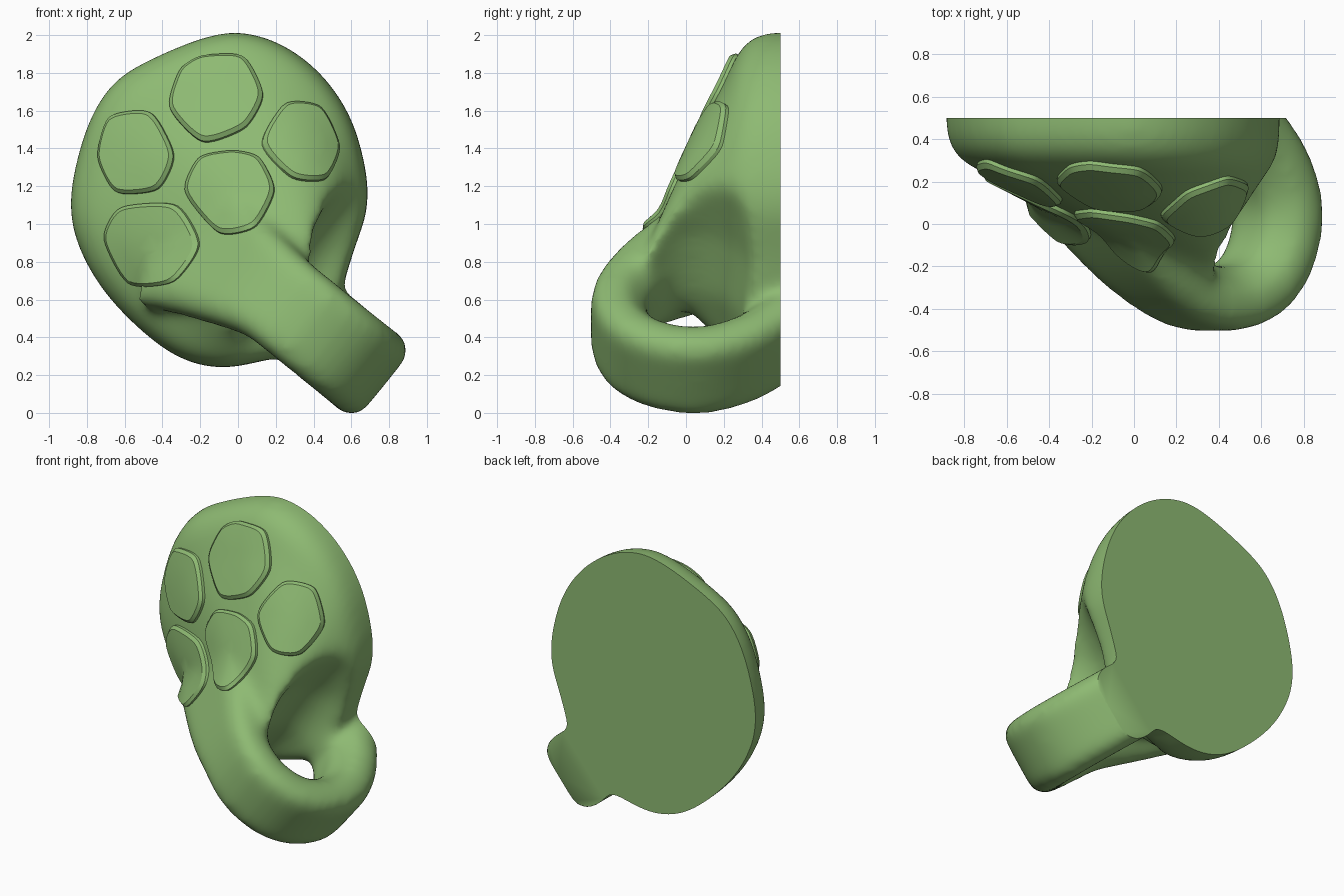
import bpy, bmesh, math
from mathutils import Vector
from mathutils.bvhtree import BVHTree

if "Cube" in bpy.data.objects:
    bpy.data.objects.remove(bpy.data.objects["Cube"])

green = bpy.data.materials.new("leaf green")
green.use_nodes = True
green.diffuse_color = (0.27, 0.49, 0.17, 1)
green.node_tree.nodes["Principled BSDF"].inputs["Base Color"].default_value = green.diffuse_color


def chaikin(points, times, closed, ratio=0.25):
    """Round off a polyline by corner cutting."""
    pts = [Vector(p) for p in points]
    for _ in range(times):
        pairs = list(zip(pts, pts[1:] + (pts[:1] if closed else [])))
        cut = [q for a, b in pairs for q in (a.lerp(b, ratio), b.lerp(a, ratio))]
        pts = cut if closed else [pts[0]] + cut + [pts[-1]]
    return pts


def loft(name, rings):
    """Skin a closed solid through a stack of equal rings."""
    bm = bmesh.new()
    loops = [[bm.verts.new(p) for p in ring] for ring in rings]
    for low, high in zip(loops, loops[1:]):
        for i in range(len(low)):
            bm.faces.new((low[i - 1], low[i], high[i], high[i - 1]))
    bm.faces.new(loops[0])
    bm.faces.new(loops[-1])
    bmesh.ops.recalc_face_normals(bm, faces=bm.faces)
    mesh = bpy.data.meshes.new(name)
    bm.to_mesh(mesh)
    bm.free()
    mesh.materials.append(green)
    obj = bpy.data.objects.new(name, mesh)
    bpy.context.collection.objects.link(obj)
    return obj


def activate(obj):
    bpy.ops.object.select_all(action='DESELECT')
    obj.select_set(True)
    bpy.context.view_layer.objects.active = obj


def apply(obj, kind, **settings):
    activate(obj)
    mod = obj.modifiers.new(kind.lower(), kind)
    for key, value in settings.items():
        setattr(mod, key, value)
    bpy.ops.object.modifier_apply(modifier=mod.name)


def slanted(d, y, n):
    """Handle space: d runs out along the handle, n across its width."""
    return Vector((0.78 * d + 0.63 * n, y, -0.63 * d + 0.78 * n))


# Body: the wall outline shrinking towards an off-centre apex
outline = chaikin([(0, 2.03), (0.22, 1.97), (0.43, 1.82), (0.59, 1.6), (0.67, 1.35),
                   (0.7, 1.1), (0.61, 0.86), (0.55, 0.65), (0.42, 0.42), (0.25, 0.31),
                   (0.1, 0.27), (-0.1, 0.23), (-0.32, 0.29), (-0.52, 0.44), (-0.72, 0.65),
                   (-0.85, 0.88), (-0.9, 1.1), (-0.85, 1.37), (-0.77, 1.6), (-0.65, 1.77),
                   (-0.48, 1.87), (-0.2, 1.99)], 2, True)
apex = Vector((0.4, 0.75))
levels = [(0.7, 1), (0.42, 1), (0.33, 0.97), (0.27, 0.91), (0.2, 0.79),
          (0.1, 0.64), (0, 0.47), (-0.1, 0.3), (-0.2, 0.12)]
body = loft("hold_body", [[(q.x, y, q.y) for q in (apex.lerp(p, s) for p in outline)]
                          for y, s in levels])

# Finger hole, carved behind the handle
hole_rings = []
for n, radius in ((-0.3, 0.26), (0.25, 0.27), (0.6, 0.25), (0.95, 0.3), (1.5, 0.3)):
    hole_rings.append([slanted(-0.03 + radius * math.cos(a), 0.04 + radius * math.sin(a), n)
                       for a in (math.tau * i / 40 for i in range(40))])
cutter = loft("hole_cutter", hole_rings)
cutter.hide_render = True
apply(body, 'BOOLEAN', operation='DIFFERENCE', solver='EXACT', object=cutter)
bpy.data.objects.remove(cutter)

# Handle: a wide band sweeping from the face round to the wall, flared at its root
path = chaikin([(-0.75, 0.2), (-0.6, 0.02), (-0.42, -0.17), (-0.22, -0.32), (0.02, -0.385),
                (0.28, -0.27), (0.395, 0.03), (0.3, 0.3), (0.09, 0.51), (0, 0.7)], 2, False)
section = [(0.195, 0.14), (-0.195, 0.14), (-0.255, 0.08), (-0.255, -0.05),
           (-0.13, -0.16), (0.13, -0.16), (0.255, -0.05), (0.255, 0.08)]
rings = []
for i, p in enumerate(path):
    along = (path[min(i + 1, len(path) - 1)] - path[max(i - 1, 0)]).normalized()
    out = Vector((along.y, -along.x))
    flare = max(0, 1 - 3 * i / len(path))
    rings.append([slanted(*(p + out * t), 0.605 + w * (1 + flare * (0.3 if w > 0 else 1)))
                  for w, t in section])
handle = loft("handle", rings)

# Melt body and handle into one smooth solid
activate(body)
handle.select_set(True)
bpy.ops.object.join()
apply(body, 'REMESH', mode='VOXEL', voxel_size=0.024)
apply(body, 'SMOOTH', factor=0.5, iterations=50)

# Slice the flat back and stand the solid on the floor
bm = bmesh.new()
bm.from_mesh(body.data)
cut = bmesh.ops.bisect_plane(bm, geom=bm.verts[:] + bm.edges[:] + bm.faces[:],
                             plane_co=(0, 0.5, 0), plane_no=(0, 1, 0), clear_outer=True)
rim = [e for e in cut["geom_cut"] if isinstance(e, bmesh.types.BMEdge)]
bmesh.ops.contextual_create(bm, geom=rim)
floor = min(v.co.z for v in bm.verts)
bmesh.ops.translate(bm, verts=bm.verts, vec=(0, 0, -floor))
bmesh.ops.recalc_face_normals(bm, faces=bm.faces)
surface = BVHTree.FromBMesh(bm)
bm.to_mesh(body.data)
bm.free()
body.data.materials.clear()
body.data.materials.append(green)
activate(body)
bpy.ops.object.shade_smooth_by_angle(angle=math.radians(50))

# Raised pads that follow the face
pads = {
    "top_pad": [(-0.31, 1.82), (-0.2, 1.89), (0.04, 1.9), (0.15, 1.68), (0.05, 1.5),
                (-0.19, 1.41), (-0.38, 1.61)],
    "left_pad": [(0.24, 1.65), (0.44, 1.63), (0.55, 1.4), (0.47, 1.22), (0.28, 1.23),
                 (0.1, 1.42)],
    "right_pad": [(-0.69, 1.58), (-0.45, 1.61), (-0.32, 1.36), (-0.41, 1.17), (-0.65, 1.15),
                  (-0.75, 1.35)],
    "middle_pad": [(-0.21, 1.36), (-0.02, 1.39), (0.12, 1.36), (0.21, 1.18), (0.1, 0.97),
                   (-0.1, 0.93), (-0.3, 1.17)],
    "lower_pad": [(-0.63, 1.1), (-0.31, 1.12), (-0.18, 0.89), (-0.33, 0.68), (-0.58, 0.66),
                  (-0.72, 0.93)],
}
for name, corners in pads.items():
    edge = chaikin(chaikin(corners, 1, True, 0.17), 2, True)
    centre = sum(edge, Vector((0, 0))) / len(edge)
    lift = surface.ray_cast(Vector((centre.x, -2, centre.y)), Vector((0, 1, 0)))[1]
    rings = []
    for scale, height in ((1, -0.03), (1, 0.018), (0.92, 0.036), (0.6, 0.037), (0.25, 0.038)):
        ring = []
        for p in edge:
            q = centre.lerp(p, scale)
            hit = surface.ray_cast(Vector((q.x, -2, q.y)), Vector((0, 1, 0)))[0]
            ring.append(hit + lift * height)
        rings.append(ring)
    activate(loft(name, rings))
    bpy.ops.object.shade_smooth_by_angle(angle=math.radians(25))
